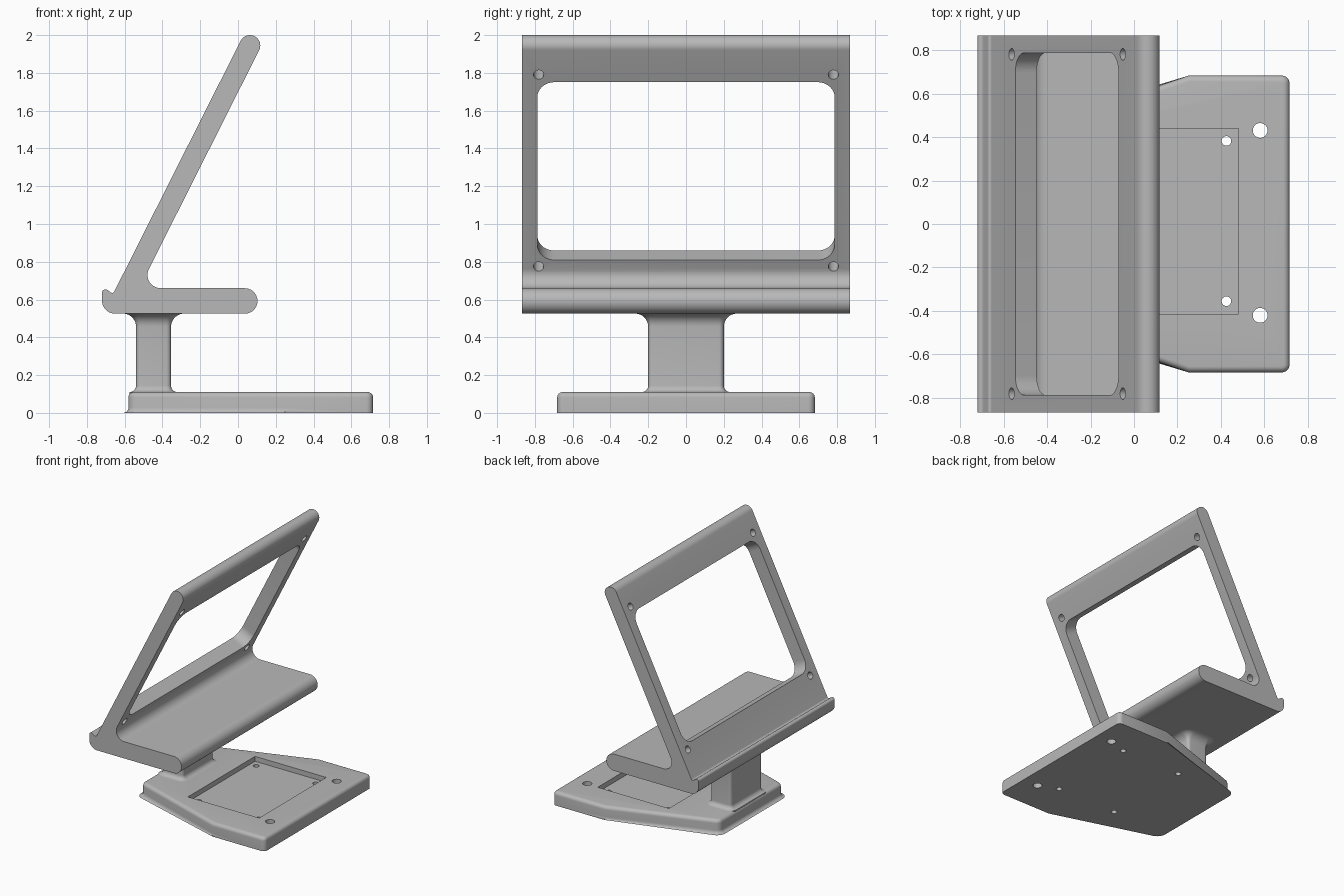
import bpy, bmesh, math
from mathutils import Matrix, Vector

if "Cube" in bpy.data.objects:
    bpy.data.objects.remove(bpy.data.objects["Cube"], do_unlink=True)

grey = bpy.data.materials.new("plain grey")
grey.use_nodes = True
grey.diffuse_color = (0.48, 0.48, 0.48, 1)
grey.node_tree.nodes["Principled BSDF"].inputs["Base Color"].default_value = grey.diffuse_color


def rounded(corners, steps=10):
    """Outline from (x, y, radius) corners, each replaced by a tangent arc."""
    out = []
    for i, (x, y, r) in enumerate(corners):
        p = Vector((x, y))
        if r == 0:
            out.append(p)
            continue
        a = (Vector(corners[i - 1][:2]) - p).normalized()
        b = (Vector(corners[(i + 1) % len(corners)][:2]) - p).normalized()
        half = a.angle(b) / 2
        centre = p + (a + b).normalized() * r / math.sin(half)
        start = p + a * r / math.tan(half) - centre
        end = p + b * r / math.tan(half) - centre
        sweep = start.angle_signed(end)
        for k in range(steps + 1):
            out.append(centre + Matrix.Rotation(-sweep * k / steps, 2) @ start)
    return out


def rectangle(hx, hy, r):
    return rounded([(-hx, -hy, r), (hx, -hy, r), (hx, hy, r), (-hx, hy, r)])


def circle(r, n=32):
    return [Vector((r * math.cos(k * math.tau / n), r * math.sin(k * math.tau / n))) for k in range(n)]


def loft(name, sections, matrix=Matrix(), bevel=None):
    """Skin equal-length outlines given as (height, points), capped at both ends."""
    bm = bmesh.new()
    rings = [[bm.verts.new((p.x, p.y, z)) for p in pts] for z, pts in sections]
    bm.faces.new(rings[0])
    bm.faces.new(rings[-1])
    n = len(rings[0])
    for lo, hi in zip(rings, rings[1:]):
        for i in range(n):
            j = (i + 1) % n
            bm.faces.new((lo[i], lo[j], hi[j], hi[i]))
    bmesh.ops.remove_doubles(bm, verts=bm.verts, dist=0.0002)
    if bevel:
        rule, width = bevel
        bmesh.ops.bevel(bm, geom=[e for e in bm.edges if rule(e)], offset=width,
                        segments=6, profile=0.5, affect='EDGES')
    bmesh.ops.recalc_face_normals(bm, faces=bm.faces)
    bm.transform(matrix)
    mesh = bpy.data.meshes.new(name)
    bm.to_mesh(mesh)
    bm.free()
    mesh.materials.append(grey)
    obj = bpy.data.objects.new(name, mesh)
    bpy.context.collection.objects.link(obj)
    return obj


def prism(name, pts, depth, matrix=Matrix(), bevel=None):
    return loft(name, [(-depth / 2, pts), (depth / 2, pts)], matrix, bevel)


def activate(obj):
    bpy.ops.object.select_all(action='DESELECT')
    obj.select_set(True)
    bpy.context.view_layer.objects.active = obj


def cut(obj, cutter):
    cutter.hide_render = True
    mod = obj.modifiers.new("cut", 'BOOLEAN')
    mod.operation, mod.solver, mod.object = 'DIFFERENCE', 'EXACT', cutter
    activate(obj)
    bpy.ops.object.modifier_apply(modifier=mod.name)
    bpy.data.objects.remove(cutter, do_unlink=True)


def smooth(obj):
    activate(obj)
    bpy.ops.object.shade_smooth_by_angle(angle=math.radians(30))


# Directions along and across the leaning plate
d = Vector((0.45, 0.893)).normalized()
n = Vector((d.y, -d.x))
R = 0.055
tip = Vector((0.063, 1.945))


def plate_at(z, side=0):
    """Point on the plate at a height: side -1 outer face, 0 middle, 1 inner face."""
    p = tip + n * R * side
    return p + d * (z - p.y) / d.y


# Cradle: ledge, hook and leaning plate as one extruded profile
inner = plate_at(0.66, 1)
notch = plate_at(0.63, -1)
cap_r = tip + (d + n) * R
cap_l = tip + (d - n) * R
profile = rounded([
    (-0.72, 0.525, 0.07), (0.103, 0.525, 0.067), (0.103, 0.66, 0.067),
    (inner.x, inner.y, 0.07),
    (cap_r.x, cap_r.y, R * 0.995), (cap_l.x, cap_l.y, R * 0.995),
    (notch.x, notch.y, 0.012), (-0.72, 0.67, 0.018)])
cradle = prism("cradle", profile, 1.735, Matrix.Rotation(math.pi / 2, 4, 'X'))


def plate_matrix(p, y):
    m = Matrix(((d.x, 0, -n.x), (0, 1, 0), (d.y, 0, -n.y))).to_4x4()
    m.translation = (p.x, y, p.y)
    return m


# Window and corner screw holes, square to the plate
cut(cradle, prism("window_cutter", rectangle(0.527, 0.787, 0.09), 0.3,
                  plate_matrix(plate_at(1.305), 0)))
for z in (0.80, 1.815):
    for y in (-0.78, 0.78):
        cut(cradle, prism("screw_cutter", circle(0.027), 0.3, plate_matrix(plate_at(z), y)))
smooth(cradle)

# Base: tapered slab, rounded on top and under its tapered end
H = 0.11
plan = rounded([(-0.58, -0.4, 0.05), (0.25, -0.682, 0), (0.715, -0.682, 0.035),
                (0.715, 0.682, 0.035), (0.25, 0.682, 0), (-0.58, 0.4, 0.05)])


def base_edges(e):
    a, b = (v.co for v in e.verts)
    if abs(a.z - b.z) > 0.01:
        return False
    return a.z > 0 or (a.x + b.x) / 2 < 0.25


base = prism("base", plan, H, Matrix.Translation((0, 0, H / 2)), (base_edges, 0.028))

# Electronics pocket with four small holes, and two larger mounting holes
cut(base, prism("pocket_cutter", rectangle(0.318, 0.428, 0.003), 0.08,
                Matrix.Translation((0.162, 0.012, H))))
holes = [(x, y, 0.022) for x in (-0.105, 0.425) for y in (-0.355, 0.382)]
holes += [(0.58, y, 0.034) for y in (-0.42, 0.43)]
for x, y, r in holes:
    cut(base, prism("hole_cutter", circle(r), 0.5, Matrix.Translation((x, y, 0))))
smooth(base)

# Column with a small fillet at the foot and a larger flare at the head
foot, head, top = 0.035, 0.07, 0.526
levels = [(H - 0.02, foot)]
for k in range(9):
    a = k / 8 * math.pi / 2
    levels.append((H + foot * (1 - math.cos(a)), foot * (1 - math.sin(a))))
for k in range(9):
    a = k / 8 * math.pi / 2
    levels.append((top - head * (1 - math.sin(a)), head * (1 - math.cos(a))))
levels.append((top + 0.01, head))
column = loft("column", [(z, rectangle(0.0925 + o, 0.2 + o, 0.025 + o)) for z, o in levels],
              Matrix.Translation((-0.447, 0, 0)))
smooth(column)
